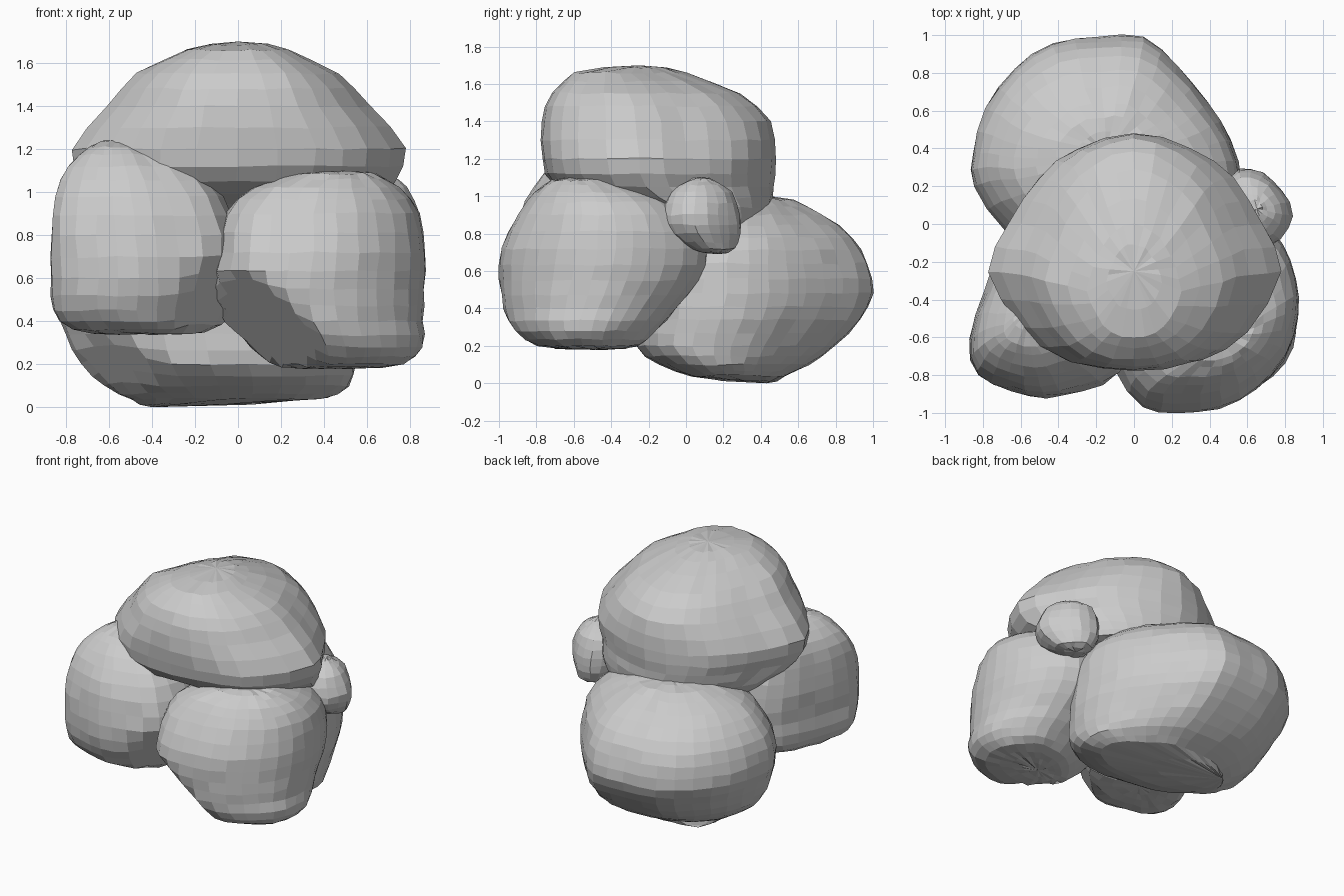
import bpy, bmesh, math, random
from mathutils import Vector

random.seed(4)


def spline(p, i, t, closed):
    # Catmull-Rom point between p[i] and p[i+1]
    n = len(p)
    get = (lambda k: p[k % n]) if closed else (lambda k: p[max(0, min(n - 1, k))])
    a, b, c, d = (Vector(get(i + k)) for k in (-1, 0, 1, 2))
    return 0.5 * (2 * b + (c - a) * t + (2 * a - 5 * b + 4 * c - d) * t * t
                  + (3 * b - a - 3 * c + d) * t ** 3)


def dome(pole, ring):
    # Intermediate ring that rounds off the cap
    pole, ring = Vector(pole), Vector(ring)
    mid = pole.lerp(ring, 0.58)
    mid[0] = pole[0] + (ring[0] - pole[0]) * 0.35
    return mid


def rock(name, outline, rows, cuts=(), per_point=2, per_row=2):
    """Loft a plan outline through rows of (z, xmin, xmax, ymin, ymax).
    cuts: undercuts (dx, dy, z, reach, slope) limiting reach along (dx, dy) by height."""
    ring = [spline(outline, i, k / per_point, True)
            for i in range(len(outline)) for k in range(per_point)]
    xs, ys = [p.x for p in ring], [p.y for p in ring]
    unit = [((p.x - min(xs)) / (max(xs) - min(xs)),
             (p.y - min(ys)) / (max(ys) - min(ys))) for p in ring]
    body = rows[1:-1]
    levels = [Vector(rows[0]), dome(rows[0], rows[1])]
    levels += [spline(body, i, k / per_row, False)
               for i in range(len(body) - 1) for k in range(per_row)]
    levels += [Vector(body[-1]), dome(rows[-1], body[-1]), Vector(rows[-1])]
    bm = bmesh.new()
    loops = []
    for n, (z, x0, x1, y0, y1) in enumerate(levels):
        if n in (0, len(levels) - 1):
            loops.append([bm.verts.new((x0, y0, z))] * len(unit))
            continue
        j = lambda: random.uniform(-0.005, 0.005)
        loops.append([bm.verts.new((x0 + u * (x1 - x0) + j(), y0 + v * (y1 - y0) + j(), z + j()))
                      for u, v in unit])
    for lo, hi in zip(loops, loops[1:]):
        for i in range(len(unit)):
            k = (i + 1) % len(unit)
            bm.faces.new(list(dict.fromkeys((lo[i], lo[k], hi[k], hi[i]))))
    # Press vertices back onto the sloping undercut planes
    for dx, dy, z, reach, slope in cuts:
        out = Vector((dx, dy, 0)).normalized()
        normal = (out - Vector((0, 0, slope))).normalized()
        origin = out * reach + Vector((0, 0, z))
        for v in bm.verts:
            d = (v.co - origin).dot(normal)
            if d > 0:
                v.co -= normal * d
    bmesh.ops.recalc_face_normals(bm, faces=bm.faces)
    mesh = bpy.data.meshes.new(name)
    bm.to_mesh(mesh)
    bm.free()
    ob = bpy.data.objects.new(name, mesh)
    bpy.context.collection.objects.link(ob)
    return ob


# Cap boulder resting on the others
rock("top_boulder",
     [(0, .48), (.3, .40), (.53, .24), (.68, 0), (.78, -.26), (.6, -.58), (.36, -.73), (0, -.78),
      (-.36, -.73), (-.6, -.55), (-.77, -.26), (-.66, 0), (-.5, .24), (-.3, .40)],
     [(1.70, 0, 0, -.25, -.25), (1.66, -.25, .25, -.6, .0), (1.55, -.47, .47, -.72, .29),
      (1.40, -.61, .61, -.77, .45), (1.20, -.77, .78, -.77, .48), (1.05, -.73, .73, -.70, .47),
      (.94, -.62, .66, -.42, .46), (.85, -.5, .58, -.2, .42), (.80, 0, 0, .18, .18)])

# Front left boulder
rock("left_boulder",
     [(-.08, -.79), (0, -.55), (-.05, -.25), (-.25, -.05), (-.5, .0), (-.68, -.12), (-.78, -.35),
      (-.86, -.62), (-.82, -.8), (-.65, -.88), (-.47, -.92), (-.28, -.88)],
     [(1.25, -.56, -.56, -.45, -.45), (1.21, -.69, -.38, -.65, -.28), (1.12, -.79, -.21, -.76, -.14),
      (.98, -.85, -.07, -.86, -.05), (.80, -.87, .0, -.91, .0), (.60, -.865, .02, -.92, .0),
      (.45, -.86, .0, -.87, -.03), (.36, -.77, -.06, -.78, -.12), (.34, -.6, -.25, -.6, -.3),
      (.34, -.42, -.42, -.45, -.45)],
     cuts=[(1, -1, .65, .47, .5), (1, 1, .36, -.45, .8)])

# Front right boulder
rock("right_boulder",
     [(-.11, -.78), (.03, -.98), (.22, -1.0), (.45, -.98), (.65, -.87), (.8, -.7), (.87, -.48),
      (.86, -.28), (.79, -.1), (.64, .08), (.45, .13), (.2, .05), (.0, -.2), (-.11, -.5)],
     [(1.10, .46, .46, -.58, -.58), (1.085, .25, .64, -.72, -.35), (1.02, .07, .75, -.81, -.14),
      (.90, -.06, .84, -.90, .04), (.72, -.09, .87, -.99, .12), (.55, -.12, .865, -1.0, .07),
      (.40, -.08, .86, -.98, -.05), (.28, .01, .86, -.93, -.16), (.20, .13, .77, -.80, -.25),
      (.185, .25, .6, -.62, -.38), (.18, .4, .4, -.5, -.5)],
     cuts=[(-1, -1, .55, .58, .85)])

# Large boulder at the back
rock("back_boulder",
     [(.04, 1.0), (.22, .85), (.38, .65), (.5, .45), (.56, .22), (.5, -.03), (.3, -.22), (0, -.28),
      (-.4, -.22), (-.68, -.05), (-.85, .2), (-.86, .38), (-.79, .62), (-.64, .83), (-.44, .97),
      (-.2, 1.0)],
     [(1.0, -.15, -.15, .38, .38), (.98, -.42, .15, .12, .57), (.90, -.64, .36, -.05, .73),
      (.78, -.78, .50, -.17, .89), (.64, -.85, .56, -.25, .97), (.48, -.86, .57, -.28, 1.0),
      (.34, -.80, .57, -.28, .93), (.20, -.73, .55, -.27, .80), (.10, -.62, .52, -.14, .66),
      (.04, -.5, .42, .02, .53), (.0, -.4, -.4, .43, .43)],
     cuts=[(-1, -1, .36, .5, .75)])

# Small stone wedged on the right
rock("small_stone",
     [(.55, .29), (.68, .27), (.78, .18), (.84, .05), (.77, -.08), (.65, -.13), (.52, -.1),
      (.45, .02), (.45, .18)],
     [(1.10, .65, .65, .08, .08), (1.08, .56, .71, -.0, .16), (1.02, .48, .79, -.09, .25),
      (.90, .45, .84, -.13, .285), (.80, .47, .82, -.10, .29), (.72, .53, .76, .03, .26),
      (.69, .64, .64, .17, .17)])
